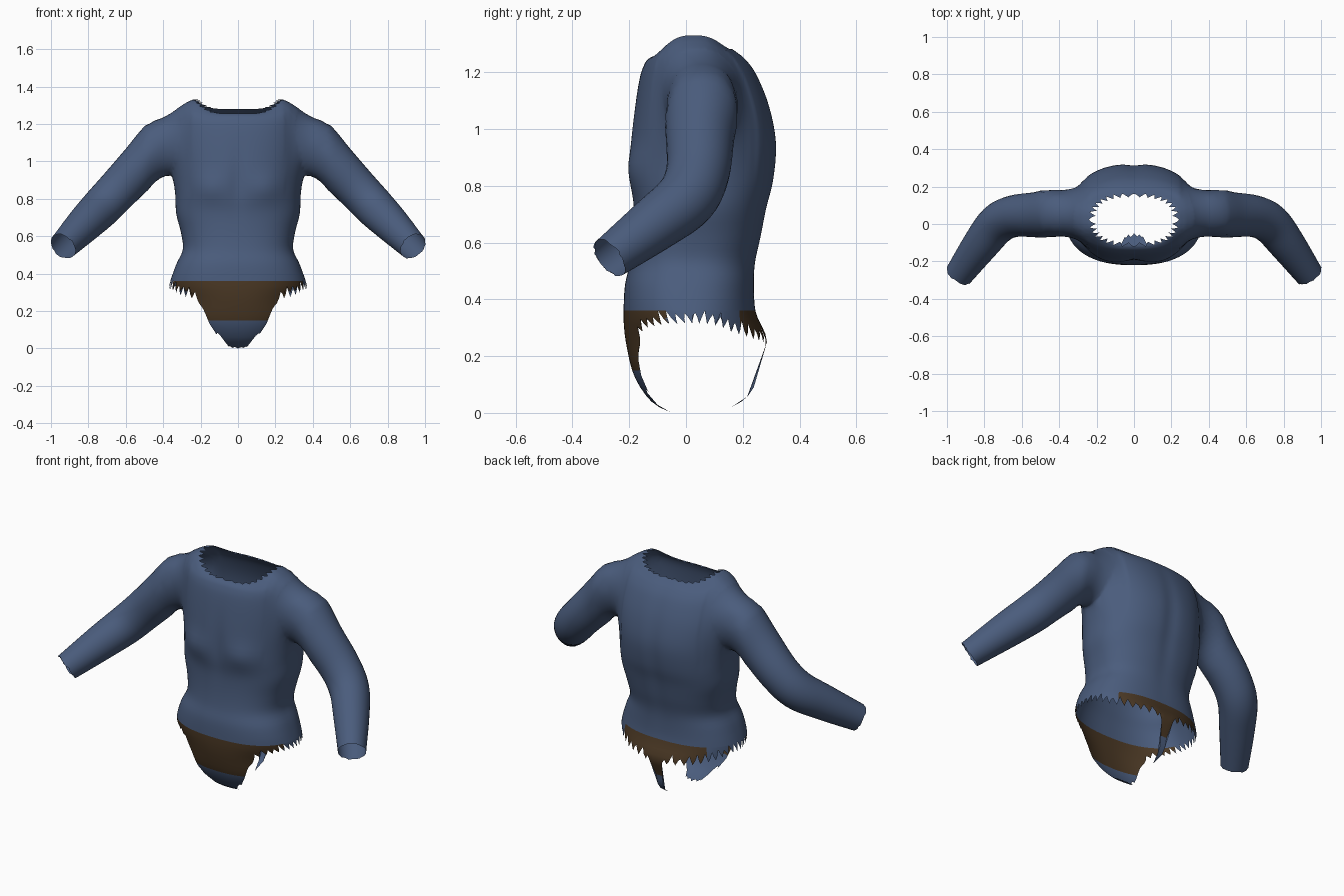
import bpy, bmesh, math, random
from mathutils import Vector

if "Cube" in bpy.data.objects:
    bpy.data.objects.remove(bpy.data.objects["Cube"])

random.seed(4)
N = 192   # columns round the torso
M = 32    # columns round a sleeve


def material(name, rgb):
    m = bpy.data.materials.new(name)
    m.diffuse_color = (*rgb, 1)
    m.use_nodes = True
    m.node_tree.nodes["Principled BSDF"].inputs["Base Color"].default_value = m.diffuse_color
    return m


BLUE = material("blue cloth", (0.069, 0.108, 0.204))
BROWN = material("brown cloth", (0.07, 0.04, 0.018))


def catmull(rows, per):
    """Smoothly densify a short table of key rows."""
    out = []
    for i in range(len(rows) - 1):
        a, b, c, d = (rows[max(0, min(len(rows) - 1, i + k))] for k in (-1, 0, 1, 2))
        for j in range(per):
            t = j / per
            out.append(tuple(0.5 * (2 * q + (r - p) * t + (2 * p - 5 * q + 4 * r - s) * t * t
                                    + (3 * q - p - 3 * r + s) * t ** 3)
                             for p, q, r, s in zip(a, b, c, d)))
    return out + [tuple(rows[-1])]


def lerp_table(table, v):
    """Row of a table at value v of its first column."""
    for a, b in zip(table, table[1:]):
        if v <= b[0]:
            t = max(0, (v - a[0]) / max(1e-9, b[0] - a[0]))
            return tuple(p + (q - p) * t for p, q in zip(a, b))
    return table[-1]


# torso sections: height, half width, front y, back y, side lift, depth exponent
SECTIONS = catmull([
    (0.00, .15, -.05, .10, 0, 1.5), (0.03, .20, -.11, .18, 0, 1.5), (0.08, .28, -.155, .235, 0, 1.5),
    (0.15, .35, -.19, .25, 0, 1.6), (0.25, .37, -.212, .285, 0, 1.5), (0.31, .372, -.219, .265, 0, 1.15),
    (0.36, .362, -.22, .245, 0, .9), (0.45, .33, -.215, .24, 0, .83), (0.53, .295, -.197, .245, 0, .83),
    (0.62, .305, -.187, .265, 0, .83), (0.72, .33, -.185, .285, 0, .85), (0.82, .335, -.195, .31, 0, .9),
    (0.95, .345, -.195, .32, 0, .97), (1.08, .36, -.18, .295, 0, 1), (1.18, .355, -.163, .25, .03, .97),
    (1.225, .325, -.148, .21, .06, .85), (1.245, .275, -.135, .18, .072, .8), (1.255, .242, -.12, .165, .075, .75),
], 4)


def power(v, e=0.83):
    return math.copysign(abs(v) ** e, v)


def torso_point(row, col, scale=1.0):
    z, w, yf, yb, lift, ey = row
    t = 2 * math.pi * col / N
    sx, sy = power(math.sin(t)), -power(math.cos(t), ey)
    x = w * sx * scale
    y = (yf + yb) / 2 + (yb - yf) / 2 * sy * scale
    bump = lambda v, c, r: math.exp(-((v - c) / r) ** 2)
    if sy < 0:      # chest muscles and breastbone
        y -= 0.020 * bump(abs(x), .16, .1) * bump(z, .86, .07) * -sy
        y += 0.008 * bump(x, 0, .04) * bump(z, .9, .15)
    else:           # spine groove
        y -= 0.008 * bump(x, 0, .045) * bump(z, .85, .3)
    return Vector((x, y, z + lift * sx ** 4 + (lift * .35 * sy * sy if sy > 0 else 0)))


def make_object(name, bm):
    me = bpy.data.meshes.new(name)
    bm.to_mesh(me)
    bm.free()
    for m in (BLUE, BROWN):
        me.materials.append(m)
    ob = bpy.data.objects.new(name, me)
    bpy.context.collection.objects.link(ob)
    return ob


def loft(name, rings, centres):
    """Closed tube; the end fans get material slot 1 so they can be opened later."""
    bm = bmesh.new()
    vs = [[bm.verts.new(p) for p in r] for r in rings]
    n = len(rings[0])
    for a, b in zip(vs, vs[1:]):
        for i in range(n):
            j = (i + 1) % n
            bm.faces.new((a[i], a[j], b[j], b[i]))
    for ring, c in ((vs[0], centres[0]), (vs[-1], centres[1])):
        v = bm.verts.new(c)
        for i in range(n):
            bm.faces.new((ring[i], ring[(i + 1) % n], v)).material_index = 1
    bmesh.ops.recalc_face_normals(bm, faces=bm.faces)
    return make_object(name, bm)


# torso, with a jagged neck edge
rows = [r for r in SECTIONS if r[0] >= 0.3599]
rings = [[torso_point(r, i) for i in range(N)] for r in rows]
rings.append([torso_point(rows[-1], i, (0.99, .95, .9, .85, .9, .95)[i % 6]) for i in range(N)])
torso = loft("shirt", rings, (Vector((0, .01, rows[0][0])), Vector((0, .03, 1.27))))

# sleeves: centre x, y, z, radius
ARM = catmull([(.23, .05, 1.13, .12), (.31, .055, 1.155, .142), (.405, .058, 1.085, .14),
               (.515, .05, .98, .122), (.64, .042, .85, .112), (.73, .0, .755, .108),
               (.82, -.11, .665, .097), (.935, -.268, .547, .076)], 5)


def sleeve(side):
    pts = [Vector((side * a[0], a[1], a[2])) for a in ARM]
    rings = []
    for k, p in enumerate(pts):
        d = (pts[min(k + 1, len(pts) - 1)] - pts[max(k - 1, 0)]).normalized()
        if k < 10:  # steady direction inside the shoulder
            d = d.lerp(Vector((side * .75, 0, -.62)), 1 - k / 10).normalized()
        b = d.cross(Vector((0, 1, 0))).normalized()
        n = b.cross(d)
        ring = []
        for i in range(M):
            t = 2 * math.pi * i / M
            jag = random.uniform(-.004, .006) if k == len(pts) - 1 else 0
            ring.append(p + ARM[k][3] * (b * math.cos(t) + n * math.sin(t)) + d * jag)
        rings.append(ring)
    return loft("sleeve", rings, (pts[0], pts[-1]))


for side in (-1, 1):
    arm = sleeve(side)
    mod = torso.modifiers.new("join", 'BOOLEAN')
    mod.operation, mod.solver, mod.object = 'UNION', 'EXACT', arm
    bpy.context.view_layer.objects.active = torso
    bpy.ops.object.modifier_apply(modifier=mod.name)
    bpy.data.objects.remove(arm)

# open neck, hem and cuffs, then soften the shoulder seams
bm = bmesh.new()
bm.from_mesh(torso.data)
bmesh.ops.delete(bm, geom=[f for f in bm.faces if f.material_index == 1], context='FACES')
bmesh.ops.remove_doubles(bm, verts=bm.verts, dist=0.002)
bmesh.ops.triangulate(bm, faces=[f for f in bm.faces if len(f.verts) > 4])
for x0, x1, times in ((.25, .48, 20), (.28, .42, 20)):
    seam = [v for v in bm.verts if x0 < abs(v.co.x) < x1 and v.co.z > .85 and not v.is_boundary]
    for _ in range(times):
        bmesh.ops.smooth_vert(bm, verts=seam, factor=0.5, use_axis_x=True, use_axis_y=True, use_axis_z=True)
bm.to_mesh(torso.data)
bm.free()

# ragged hem with front flap and narrow back strap: lower edge by sideways fraction
FRONT = [(0, 0), (.31, .005), (.34, .05), (.42, .06), (.46, .155), (.51, .18), (.56, .24), (.68, .295),
         (.9, .31), (1, .315)]
BACK = [(0, .02), (.05, .03), (.09, .14), (.12, .24), (.5, .255), (.8, .28), (.95, .31), (1, .315)]
LEVELS = (.36, .335, .31, .28, .25, .22, .185, .15, .12, .09, .06, .04, .02, 0)
TEETH = [random.uniform(.7, 1.1) for _ in range(N)]


def low_edge(col):
    t = 2 * math.pi * col / N
    front = math.cos(t) > 0
    s = abs(power(math.sin(t)))
    low = lerp_table(FRONT if front else BACK, s)[1]
    if s < (.31 if front else .1):
        size = 0.008
    else:
        size = .035 if front and s < .9 else .05
    return min(.36, low + (0, .5, 1, .5)[col % 4] * size * TEETH[col])


bm = bmesh.new()
grid = []
for i in range(N):
    low = low_edge(i)
    grid.append([bm.verts.new(torso_point(lerp_table(SECTIONS, max(z, low)), i)) for z in LEVELS])
for i in range(N):
    a, b = grid[i], grid[(i + 1) % N]
    for k in range(len(LEVELS) - 1):
        f = bm.faces.new((a[k + 1], b[k + 1], b[k], a[k]))
        y = f.calc_center_median().y
        if LEVELS[k] > .151 and (y < -.07 or y > .19):
            f.material_index = 1
bmesh.ops.remove_doubles(bm, verts=bm.verts, dist=0.0005)
bmesh.ops.dissolve_degenerate(bm, dist=0.0005, edges=bm.edges)
hem = make_object("ragged_hem", bm)

for ob in (torso, hem):
    bpy.ops.object.select_all(action='DESELECT')
    ob.select_set(True)
    bpy.context.view_layer.objects.active = ob
    bpy.ops.object.shade_smooth_by_angle(angle=math.radians(45))
